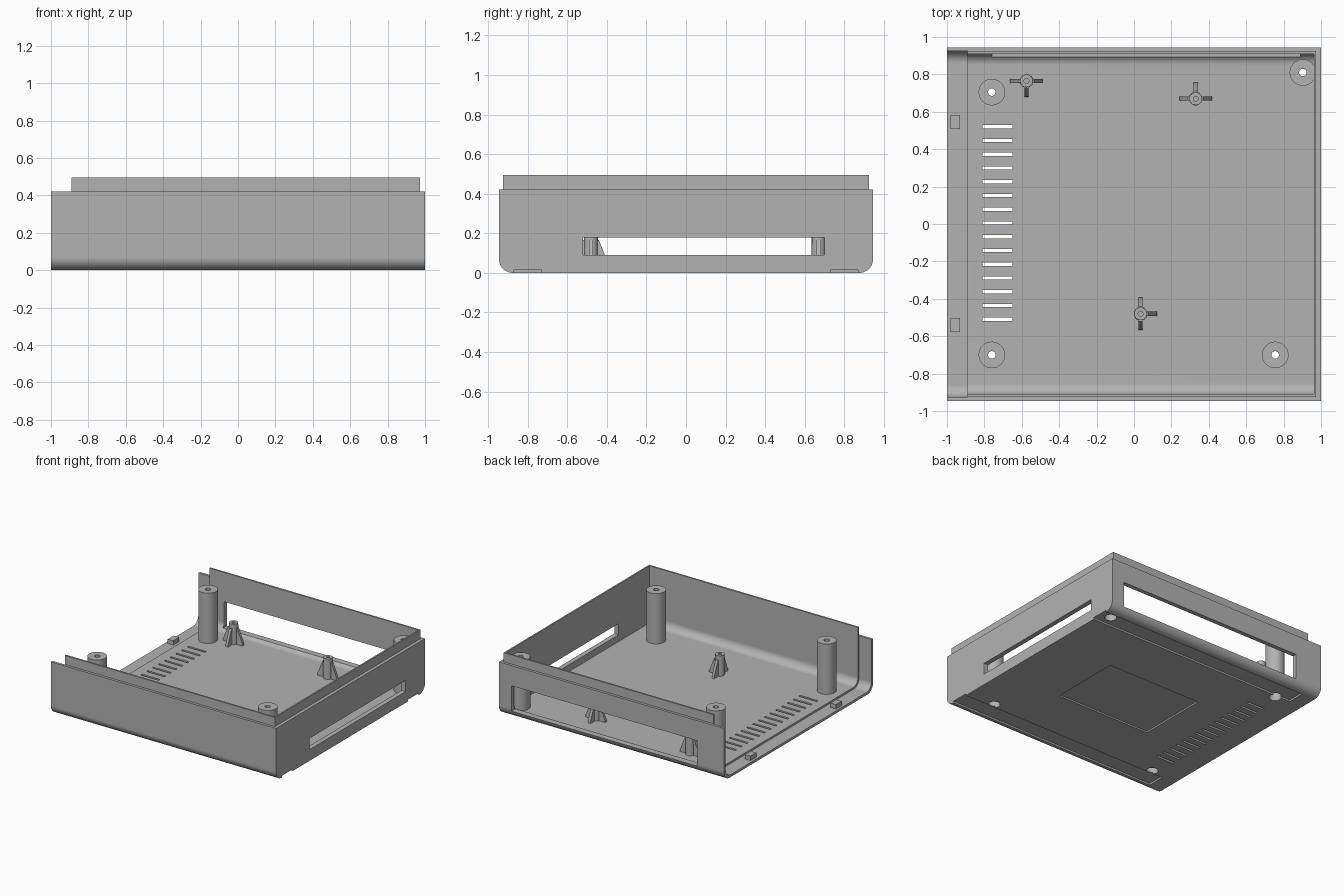
import bpy, bmesh
from math import pi, sin, cos, radians
from mathutils import Matrix, Vector

cube = bpy.data.objects.get("Cube")
if cube:
    bpy.data.objects.remove(cube, do_unlink=True)

grey = bpy.data.materials.new("mid_grey")
grey.use_nodes = True
grey.diffuse_color = (0.45, 0.45, 0.45, 1)
grey.node_tree.nodes["Principled BSDF"].inputs["Base Color"].default_value = (0.45, 0.45, 0.45, 1)


def finish(name, bm):
    bmesh.ops.recalc_face_normals(bm, faces=bm.faces)
    mesh = bpy.data.meshes.new(name)
    bm.to_mesh(mesh)
    bm.free()
    mesh.materials.append(grey)
    obj = bpy.data.objects.new(name, mesh)
    bpy.context.collection.objects.link(obj)
    return obj


def activate(obj):
    bpy.ops.object.select_all(action='DESELECT')
    obj.select_set(True)
    bpy.context.view_layer.objects.active = obj


def smooth(obj):
    activate(obj)
    bpy.ops.object.shade_smooth_by_angle(angle=radians(30))


def add_box(bm, x0, x1, y0, y1, z0, z1):
    size = Matrix.Diagonal((x1 - x0, y1 - y0, z1 - z0, 1))
    mid = Matrix.Translation(((x0 + x1) / 2, (y0 + y1) / 2, (z0 + z1) / 2))
    bmesh.ops.create_cube(bm, size=1, matrix=mid @ size)


def boxes(name, items):
    bm = bmesh.new()
    for item in items:
        add_box(bm, *item)
    return finish(name, bm)


def trough(name, x0, x1, half, z0, z1, r, steps=10):
    """Solid with two rounded lower edges, swept along x."""
    side = [(half, z1)]
    for i in range(steps + 1):
        a = i / steps * pi / 2
        side.append((half - r + r * cos(a), z0 + r - r * sin(a)))
    outline = side + [(-y, z) for y, z in reversed(side)]
    bm = bmesh.new()
    face = bm.faces.new([bm.verts.new((x0, y, z)) for y, z in outline])
    ext = bmesh.ops.extrude_face_region(bm, geom=[face])
    verts = [v for v in ext["geom"] if isinstance(v, bmesh.types.BMVert)]
    bmesh.ops.translate(bm, verts=verts, vec=(x1 - x0, 0, 0))
    return finish(name, bm)


def lathe(bm, profile, x, y, steps=32):
    """Closed ring profile of (radius, z) turned around a vertical axis."""
    rings = []
    for i in range(steps):
        a = 2 * pi * i / steps
        rings.append([bm.verts.new((x + r * cos(a), y + r * sin(a), z)) for r, z in profile])
    n = len(profile)
    for i in range(steps):
        a, b = rings[i], rings[(i + 1) % steps]
        for j in range(n):
            k = (j + 1) % n
            bm.faces.new((a[j], b[j], b[k], a[k]))


def boolean(target, tool, operation):
    mod = target.modifiers.new("bool", 'BOOLEAN')
    mod.operation = operation
    mod.solver = 'EXACT'
    mod.object = tool
    activate(target)
    bpy.ops.object.modifier_apply(modifier=mod.name)
    bpy.data.objects.remove(tool, do_unlink=True)


# Outer shell, inner lip and hollow
case = trough("case_shell", -1, 1, 0.945, 0, 0.422, 0.07)
boolean(case, trough("end_cut", -1.1, -0.89, 0.925, 0.02, 0.8, 0.065), 'DIFFERENCE')
boolean(case, trough("lip", -0.8905, 0.974, 0.924, 0.021, 0.495, 0.064), 'UNION')
boolean(case, trough("hollow", -1.2, 0.962, 0.91, 0.036, 0.9, 0.06), 'DIFFERENCE')

# Side and rear windows
boolean(case, boxes("windows", [
    (0.9, 1.1, -0.52, 0.70, 0.09, 0.18),
    (-0.76, 0.89, 0.8, 1.1, 0.055, 0.26)]), 'DIFFERENCE')

# Vent slots through the floor
pitch = 0.0735
boolean(case, boxes("vents", [
    (-0.81, -0.65, 0.52 - i * pitch - 0.009, 0.52 - i * pitch + 0.009, -0.1, 0.1)
    for i in range(15)]), 'DIFFERENCE')

# Underside grooves and label recess
boolean(case, boxes("recesses", [
    (-0.88, 1.1, 0.73, 0.87, -0.1, 0.014),
    (-0.88, 1.1, -0.87, -0.73, -0.1, 0.014),
    (-0.37, 0.47, -0.295, 0.29, -0.1, 0.012)]), 'DIFFERENCE')

# Screw holes in the floor
pillars = [(-0.76, 0.705), (-0.76, -0.70), (0.755, -0.70), (0.903, 0.81)]
bore = 0.045
bm = bmesh.new()
for x, y in pillars:
    bmesh.ops.create_cone(bm, cap_ends=True, segments=32, radius1=bore, radius2=bore,
                          depth=0.2, matrix=Matrix.Translation((x, y, 0)))
boolean(case, finish("screw_holes", bm), 'DIFFERENCE')

smooth(case)
weighted = case.modifiers.new("weighted_normals", 'WEIGHTED_NORMAL')
weighted.keep_sharp = True

# Screw pillars with a wide bore below and a narrow hole on top
for i, (x, y) in enumerate(pillars):
    bm = bmesh.new()
    lathe(bm, [(0.071, 0.025), (0.071, 0.44), (0.02, 0.44), (0.02, 0.37),
               (bore, 0.37), (bore, 0.025)], x, y)
    smooth(finish(f"screw_pillar_{i + 1}", bm))


def standoff(name, x, y, missing):
    """Small hollow post braced by three sloping fins."""
    bm = bmesh.new()
    lathe(bm, [(0.036, 0.03), (0.034, 0.2), (0.013, 0.2), (0.013, 0.03)], x, y, 24)
    for quarter in range(4):
        if quarter == missing:
            continue
        turn = Matrix.Translation((x, y, 0)) @ Matrix.Rotation(quarter * pi / 2, 4, 'Z')
        outline = [(0.025, 0.03), (0.087, 0.03), (0.087, 0.05), (0.04, 0.165), (0.025, 0.165)]
        a, b = [[bm.verts.new(turn @ Vector((r, w, z))) for r, z in outline]
                for w in (-0.011, 0.011)]
        bm.faces.new(a)
        bm.faces.new(b[::-1])
        for j in range(len(a)):
            k = (j + 1) % len(a)
            bm.faces.new((a[j], b[j], b[k], a[k]))
    smooth(finish(name, bm))


# Board standoffs (the missing fin is counted in quarter turns from +x)
standoff("standoff_rear_right", -0.575, 0.765, 1)
standoff("standoff_rear_left", 0.33, 0.67, 3)
standoff("standoff_front", 0.035, -0.48, 2)

# Locating tabs on the open end
for name, y in (("tab_rear", 0.545), ("tab_front", -0.54)):
    boxes(name, [(-0.98, -0.93, y - 0.037, y + 0.037, 0.015, 0.055)])
